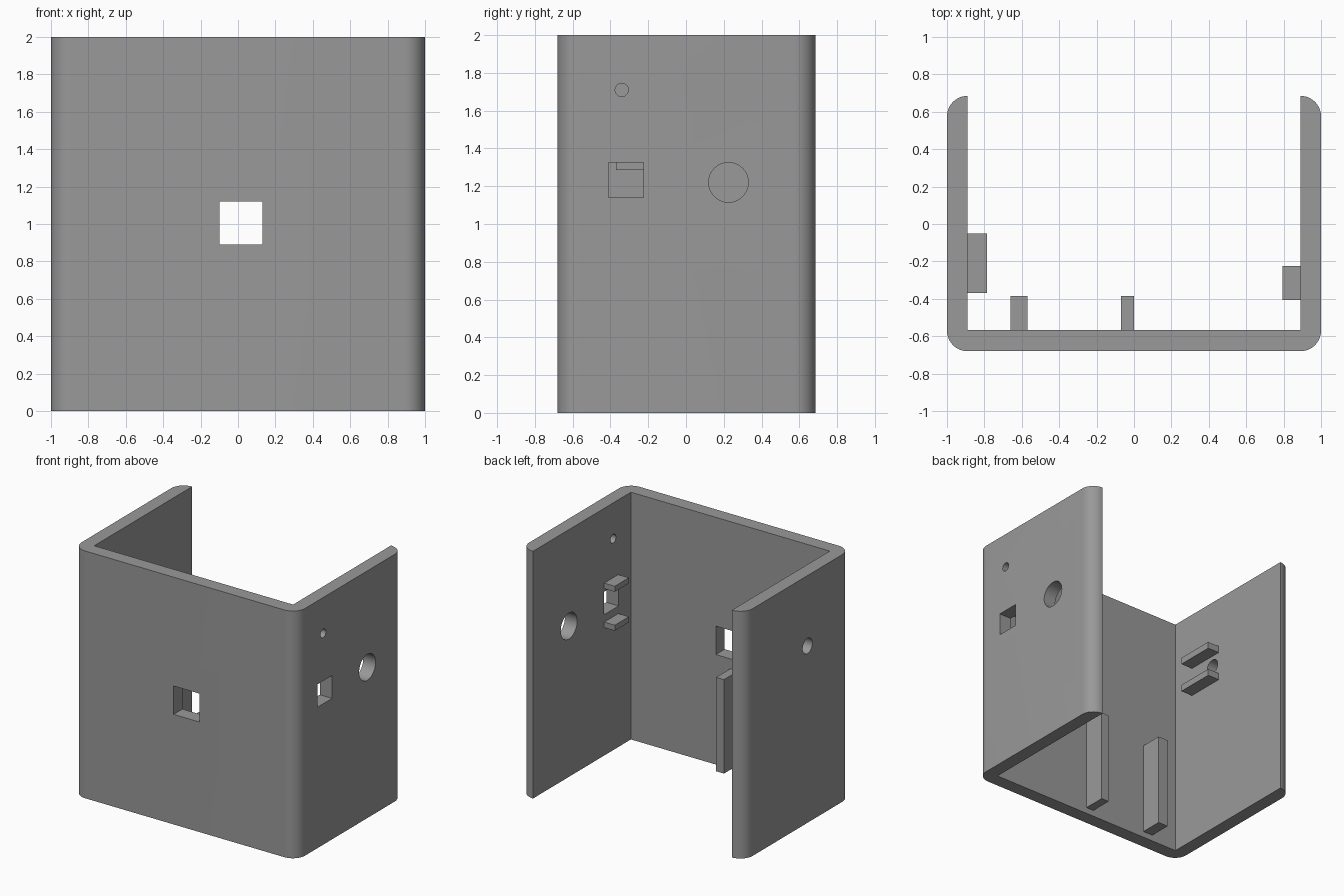
import bpy, bmesh, math
from mathutils import Matrix, Vector

if "Cube" in bpy.data.objects:
    bpy.data.objects.remove(bpy.data.objects["Cube"])

grey = bpy.data.materials.new("plain grey")
grey.diffuse_color = (0.32, 0.32, 0.32, 1)
grey.use_nodes = True
grey.node_tree.nodes["Principled BSDF"].inputs["Base Color"].default_value = grey.diffuse_color


def finish(bm, name, hidden=False):
    bmesh.ops.recalc_face_normals(bm, faces=bm.faces)
    mesh = bpy.data.meshes.new(name)
    bm.to_mesh(mesh)
    bm.free()
    mesh.materials.append(grey)
    obj = bpy.data.objects.new(name, mesh)
    bpy.context.collection.objects.link(obj)
    obj.hide_render = hidden
    return obj


def box(name, x, y, z, hidden=False):
    bm = bmesh.new()
    size = [b - a for a, b in (x, y, z)]
    mid = Vector([(a + b) / 2 for a, b in (x, y, z)])
    bmesh.ops.create_cube(bm, size=1, matrix=Matrix.Translation(mid) @ Matrix.Diagonal((*size, 1)))
    return finish(bm, name, hidden)


def drill(name, x, y, z, radius):
    bm = bmesh.new()
    place = Matrix.Translation((x, y, z)) @ Matrix.Rotation(math.pi / 2, 4, 'Y')
    bmesh.ops.create_cone(bm, cap_ends=True, segments=48, radius1=radius, radius2=radius,
                          depth=0.4, matrix=place)
    return finish(bm, name, True)


# U-shaped shell: half of the outline, mirrored, then extruded upward
R = 0.11
FRONT, BACK, WALL = -0.68, 0.685, 0.89


def arc(cx, cy, start, steps=12):
    return [(cx + R * math.cos(start + math.pi / 2 * i / steps),
             cy + R * math.sin(start + math.pi / 2 * i / steps)) for i in range(steps + 1)]


half = arc(1 - R, FRONT + R, -math.pi / 2) + arc(1 - R, BACK - R, 0) + [(WALL, FRONT + 0.113)]
outline = half + [(-x, y) for x, y in reversed(half)]
bm = bmesh.new()
face = bm.faces.new([bm.verts.new((x, y, 0)) for x, y in outline])
top = bmesh.ops.extrude_face_region(bm, geom=[face])
bmesh.ops.translate(bm, vec=(0, 0, 2), verts=[v for v in top["geom"] if isinstance(v, bmesh.types.BMVert)])
shell = finish(bm, "shell")

# Openings through the walls
cutters = [
    box("front_window_cutter", (-0.1, 0.13), (-0.9, -0.45), (0.89, 1.12), True),
    box("side_window_cutter", (0.8, 1.2), (-0.41, -0.225), (1.14, 1.325), True),
    drill("large_hole_cutter", 0.95, 0.225, 1.22, 0.105),
    drill("small_hole_cutter", 0.95, -0.34, 1.71, 0.035),
    drill("left_hole_cutter", -0.95, -0.125, 1.43, 0.062),
]
for cutter in cutters:
    mod = shell.modifiers.new(cutter.name, 'BOOLEAN')
    mod.operation = 'DIFFERENCE'
    mod.solver = 'EXACT'
    mod.object = cutter
bpy.context.view_layer.objects.active = shell
shell.select_set(True)
for mod in list(shell.modifiers):
    bpy.ops.object.modifier_apply(modifier=mod.name)
for cutter in cutters:
    bpy.data.objects.remove(cutter)
bpy.ops.object.shade_smooth_by_angle(angle=math.radians(30))

# Small ledges above and below the side openings
for name, z in (("lower", (1.285, 1.34)), ("upper", (1.525, 1.58))):
    box(f"left_{name}_ledge", (-WALL, -0.785), (-0.37, -0.05), z)
for name, z in (("lower", (1.035, 1.08)), ("upper", (1.35, 1.395))):
    box(f"right_{name}_ledge", (0.795, WALL), (-0.405, -0.225), z)

# Upright ribs on the inside of the front wall
box("outer_rib", (-0.66, -0.57), (-0.567, -0.385), (0.05, 0.81))
box("middle_rib", (-0.07, 0.0), (-0.567, -0.385), (0.05, 0.81))
